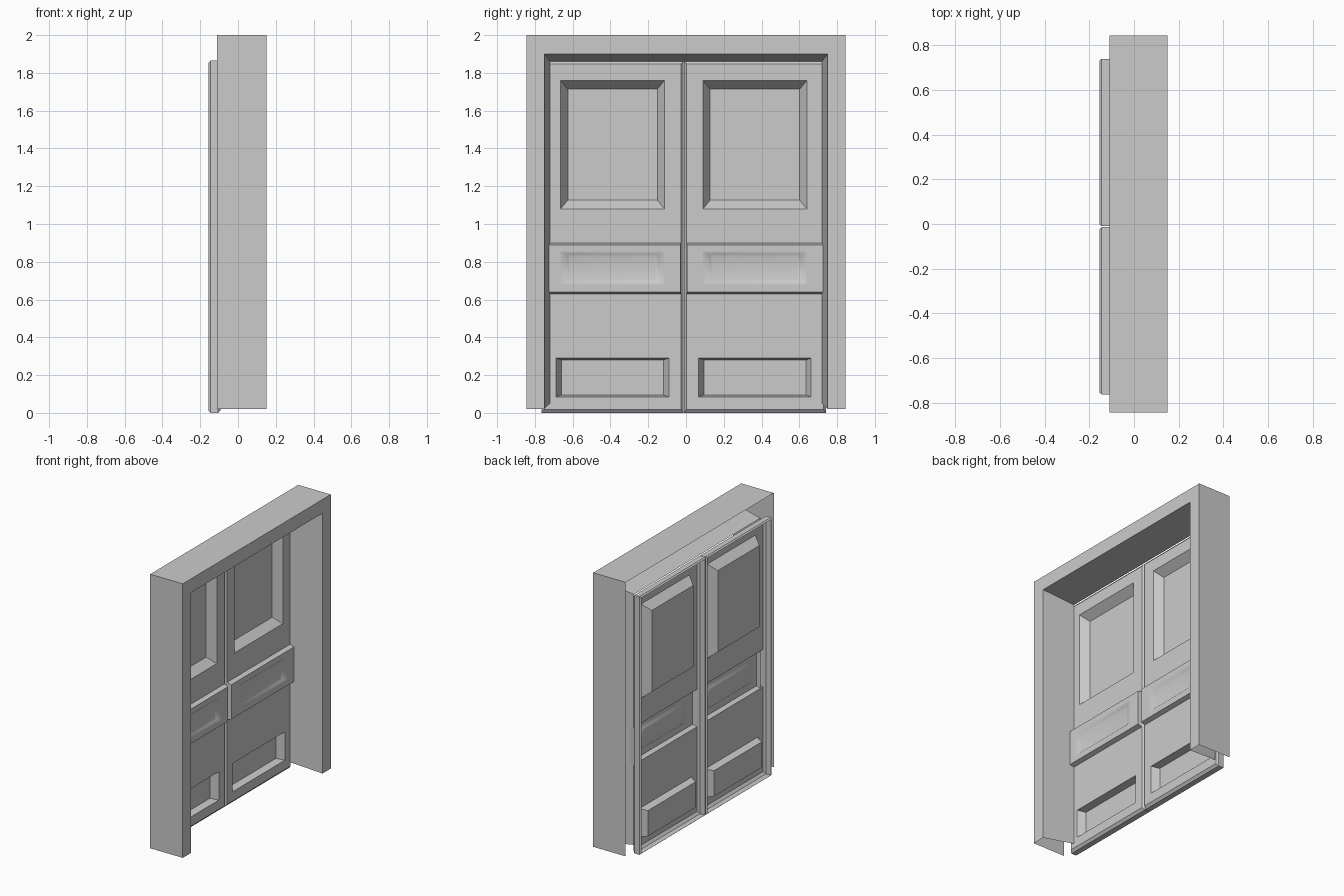
import bpy, bmesh

if "Cube" in bpy.data.objects:
    bpy.data.objects.remove(bpy.data.objects["Cube"])

FACE_X = -0.09     # room-side plane of the door leaves


def make_object(name, bm, smooth=False):
    bmesh.ops.remove_doubles(bm, verts=bm.verts[:], dist=0.0005)
    mesh = bpy.data.meshes.new(name)
    bm.to_mesh(mesh)
    bm.free()
    ob = bpy.data.objects.new(name, mesh)
    bpy.context.collection.objects.link(ob)
    return ob


def rect(y0, y1, z0, z1, x):
    return [(x, y0, z0), (x, y1, z0), (x, y1, z1), (x, y0, z1)]


def inset(r, dy, dz, dx):
    """Shrink a rectangle loop and move it along x."""
    y0, z0 = r[0][1:]
    y1, z1 = r[2][1:]
    return rect(y0 + dy, y1 - dy, z0 + dz, z1 - dz, r[0][0] + dx)


def nested(bm, loops, cap=True, smooth=False, closed=True):
    """Bridge successive loops, optionally filling the last one."""
    rows = [[bm.verts.new(p) for p in l] for l in loops]
    n = len(rows[0])
    for a, b in zip(rows, rows[1:]):
        for i in range(n if closed else n - 1):
            j = (i + 1) % n
            f = bm.faces.new((a[i], a[j], b[j], b[i]))
            f.smooth = smooth
    if cap:
        f = bm.faces.new(rows[-1])
        f.smooth = smooth


# Door frame: open-backed shell with splayed reveal
def arch(x, y, top, bottom):
    return [(x, -y, bottom), (x, -y, top), (x, y, top), (x, y, bottom)]


bm = bmesh.new()
nested(bm, [arch(0.15 - 0.26, 0.845, 2.0, 0.02),
            arch(0.15, 0.845, 2.0, 0.02),
            arch(0.15, 0.75, 1.90, 0.02),
            arch(FACE_X, 0.72, 1.86, 0.05)], cap=False, closed=False)
bmesh.ops.reverse_faces(bm, faces=bm.faces[:])
make_object("door_frame", bm)


# Door leaf: pressed sheet open at the back
def door_leaf(name, y_mid):
    bm = bmesh.new()
    half = 0.375
    y0, y1 = y_mid - half, y_mid + half
    # turned edge
    edge = rect(y0, y1, 0.0, 1.865, -0.145)
    nested(bm, [inset(edge, 0.009, 0.009, -0.01), edge,
                inset(edge, 0, 0, 0.04),
                inset(edge, 0.012, 0.018, 0.055)], cap=False)
    f0, f1 = y0 + 0.012, y1 - 0.012

    # upper and lower sunken panels
    top = rect(y_mid - 0.275, y_mid + 0.275, 1.08, 1.76, FACE_X)
    nested(bm, [rect(f0, f1, 0.90, 1.847, FACE_X), top,
                inset(top, 0.038, 0.046, -0.058)])
    low = rect(y_mid - 0.298, y_mid + 0.298, 0.085, 0.29, FACE_X)
    nested(bm, [rect(f0, f1, 0.018, 0.63, FACE_X), low,
                inset(low, 0.027, 0.01, -0.052)])

    # raised middle band with a soft hollow
    base = rect(f0, f1, 0.63, 0.90, FACE_X)
    band = inset(base, 0.004, 0.01, 0.032)
    hollow = rect(y_mid - 0.275, y_mid + 0.275, 0.68, 0.855, FACE_X + 0.032)
    nested(bm, [base, band, hollow], cap=False)
    nested(bm, [hollow, inset(hollow, 0.015, 0.007, -0.003),
                inset(hollow, 0.035, 0.017, -0.012),
                inset(hollow, 0.05, 0.025, -0.015)], smooth=True)
    make_object(name, bm)


door_leaf("left_door_leaf", -0.389)
door_leaf("right_door_leaf", 0.365)
